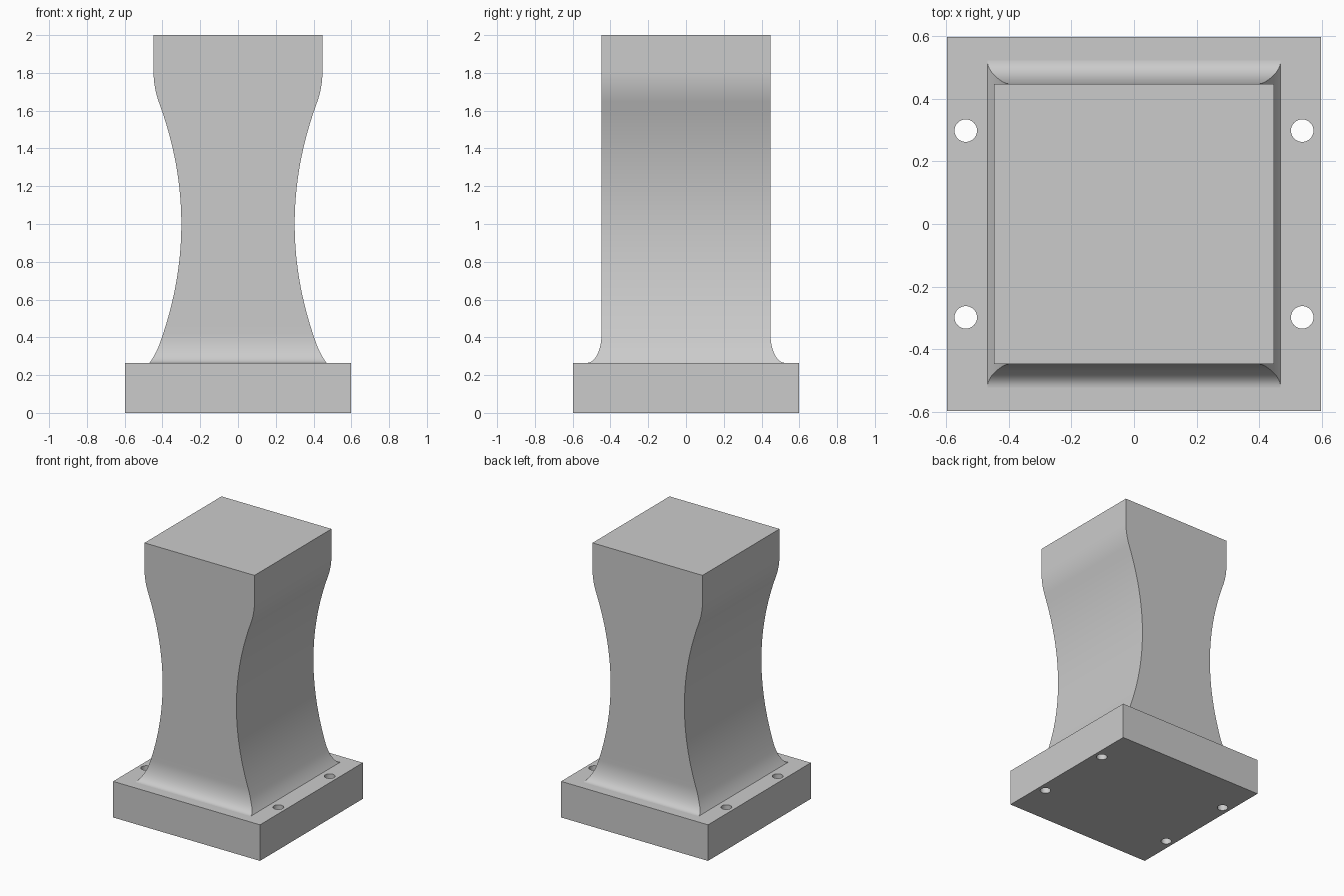
import bpy, bmesh, math

cube = bpy.data.objects.get("Cube")
if cube:
    bpy.data.objects.remove(cube, do_unlink=True)

grey = bpy.data.materials.new("light_grey")
grey.use_nodes = True
COLOR = (0.6, 0.6, 0.6, 1)
grey.diffuse_color = COLOR
grey.node_tree.nodes["Principled BSDF"].inputs["Base Color"].default_value = COLOR

BASE_HALF, BASE_TOP, TOP = 0.597, 0.265, 2.0
HEAD_HALF, HEAD_Z, BLEND_Z = 0.447, 1.805, 1.65


def make_object(name, bm):
    bmesh.ops.recalc_face_normals(bm, faces=bm.faces)
    mesh = bpy.data.meshes.new(name)
    bm.to_mesh(mesh)
    bm.free()
    obj = bpy.data.objects.new(name, mesh)
    bpy.context.collection.objects.link(obj)
    mesh.materials.append(grey)
    return obj


def smooth(obj):
    bpy.ops.object.select_all(action='DESELECT')
    obj.select_set(True)
    bpy.context.view_layer.objects.active = obj
    bpy.ops.object.shade_smooth_by_angle(angle=math.radians(30))


def half_width(z):
    """Waisted side profile: shallow curve, blended into a straight head."""
    def waist(h):
        return 0.30 + (h - 1.0) ** 2 / 3.5
    if z >= HEAD_Z:
        return HEAD_HALF
    if z > BLEND_Z:
        s = (HEAD_Z - z) / (HEAD_Z - BLEND_Z)
        return HEAD_HALF - (HEAD_HALF - waist(BLEND_Z)) * s * s
    flare = max(0, (0.36 - z) / (0.36 - BASE_TOP))
    return waist(z) + 0.014 * flare ** 2


def half_depth(z):
    """Straight front and back with a rounded foot fillet."""
    t = min(1, max(0, (0.42 - z) / (0.42 - BASE_TOP)))
    return HEAD_HALF + 0.075 * (1 - math.sqrt(1 - t * t))


# Column: rectangular rings joined up its height
heights = [0.42 - (0.42 - BASE_TOP) * math.sin(math.pi / 2 * (1 - i / 14)) for i in range(15)]
heights += [0.42 + (BLEND_Z - 0.42) * i / 30 for i in range(1, 31)]
heights += [BLEND_Z + (HEAD_Z - BLEND_Z) * i / 8 for i in range(1, 9)] + [TOP]
bm = bmesh.new()
rings = []
for z in heights:
    x, y = half_width(z), half_depth(z)
    rings.append([bm.verts.new((sx * x, sy * y, z))
                  for sx, sy in ((-1, -1), (1, -1), (1, 1), (-1, 1))])
for low, high in zip(rings, rings[1:]):
    for i in range(4):
        j = (i + 1) % 4
        bm.faces.new((low[i], low[j], high[j], high[i]))
bm.faces.new(rings[0])
bm.faces.new(rings[-1])
smooth(make_object("column", bm))

# Base plate
bm = bmesh.new()
bmesh.ops.create_cube(bm, size=1)
for v in bm.verts:
    v.co = (v.co.x * 2 * BASE_HALF, v.co.y * 2 * BASE_HALF, (v.co.z + 0.5) * BASE_TOP)
base = make_object("base_plate", bm)

# Four bolt holes through the base
bm = bmesh.new()
for sx in (-1, 1):
    for sy in (-1, 1):
        hole = bmesh.ops.create_cone(bm, cap_ends=True, segments=32, radius1=0.036,
                                     radius2=0.036, depth=1)
        bmesh.ops.translate(bm, verts=hole["verts"], vec=(sx * 0.537, sy * 0.298, 0.1))
cutter = make_object("bolt_hole_cutter", bm)
cutter.hide_render = True
cutter.hide_set(True)
cut = base.modifiers.new("bolt_holes", 'BOOLEAN')
cut.operation = 'DIFFERENCE'
cut.solver = 'EXACT'
cut.object = cutter
bpy.context.view_layer.objects.active = base
base.select_set(True)
bpy.ops.object.modifier_apply(modifier=cut.name)
bpy.data.objects.remove(cutter, do_unlink=True)
smooth(base)
